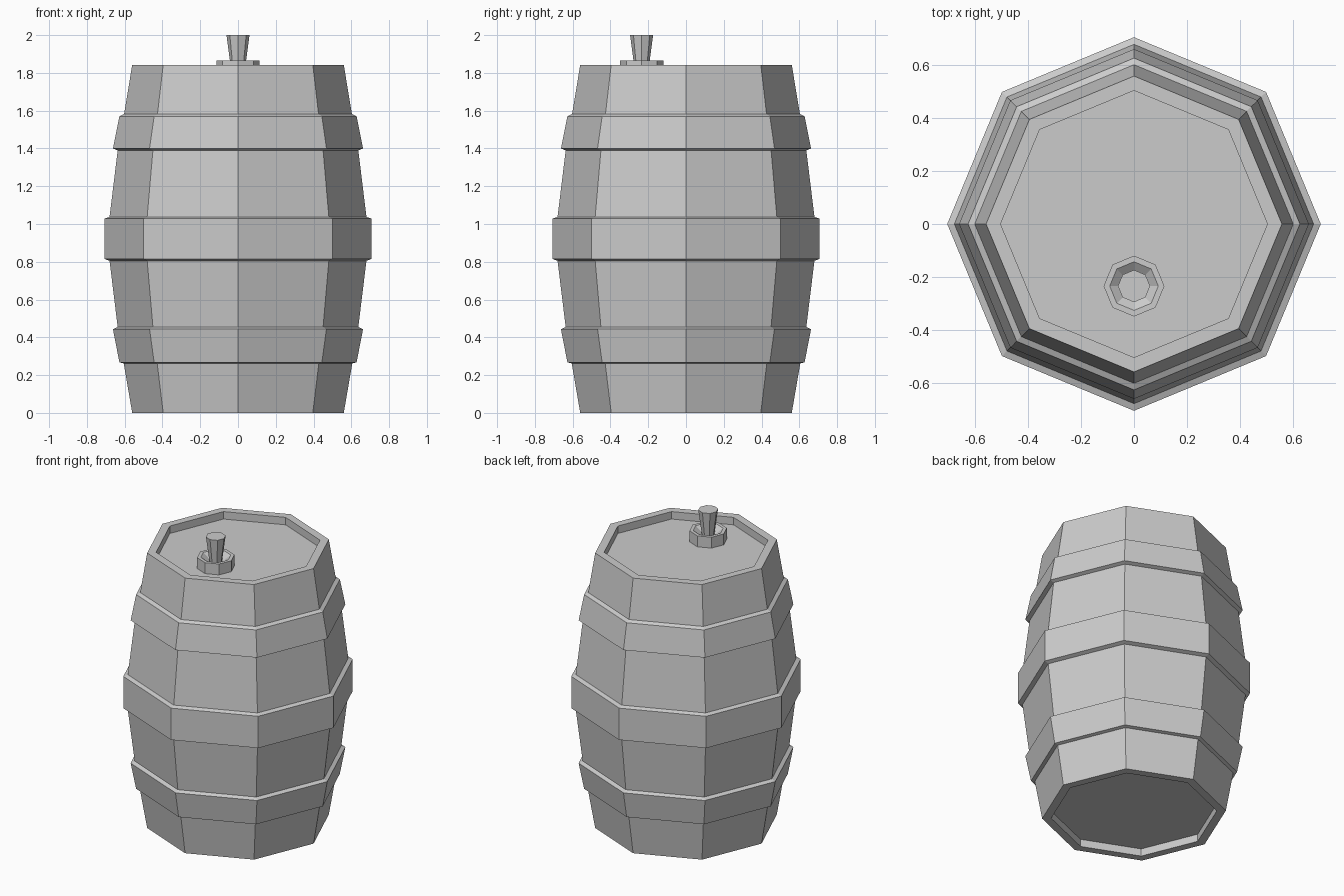
import bpy
import bmesh
from math import cos, sin, tau

if "Cube" in bpy.data.objects:
    bpy.data.objects.remove(bpy.data.objects["Cube"])

SIDES = 8


def lathe(name, profile, y=0.0, cap_start=False, cap_end=False):
    """Spin an (r, z) profile, listed bottom to top, into an eight-sided shell."""
    bm = bmesh.new()
    rings = [[bm.verts.new((r * cos(tau * k / SIDES), y + r * sin(tau * k / SIDES), z))
              for k in range(SIDES)] for r, z in profile]
    for low, high in zip(rings, rings[1:]):
        for k in range(SIDES):
            n = (k + 1) % SIDES
            bm.faces.new((low[k], low[n], high[n], high[k]))
    if cap_start:
        bm.faces.new(rings[0][::-1])
    if cap_end:
        bm.faces.new(rings[-1])
    mesh = bpy.data.meshes.new(name)
    bm.to_mesh(mesh)
    bm.free()
    obj = bpy.data.objects.new(name, mesh)
    bpy.context.collection.objects.link(obj)
    return obj


# Barrel body with recessed bottom and lid
lathe("barrel_body", [
    (0.505, 0.05), (0.505, 0.0), (0.56, 0.0), (0.605, 0.262), (0.637, 0.455),
    (0.68, 0.805), (0.68, 1.038), (0.637, 1.39), (0.603, 1.582),
    (0.56, 1.843), (0.505, 1.843), (0.505, 1.793)], cap_start=True, cap_end=True)

# Three hoops
lathe("lower_hoop", [(0.605, 0.262), (0.628, 0.268), (0.662, 0.443), (0.637, 0.455)])
lathe("middle_hoop", [(0.68, 0.805), (0.707, 0.815), (0.707, 1.028), (0.68, 1.038)])
lathe("upper_hoop", [(0.637, 1.39), (0.662, 1.4), (0.628, 1.57), (0.603, 1.582)])

# Bung collar with a funnel-shaped mouth, and the tapered plug
BUNG_Y = -0.235
lathe("bung_collar", [(0.115, 1.793), (0.115, 1.866), (0.092, 1.866), (0.042, 1.83)], BUNG_Y)
lathe("bung_plug", [(0.037, 1.82), (0.061, 2.0)], BUNG_Y, cap_start=True, cap_end=True)
